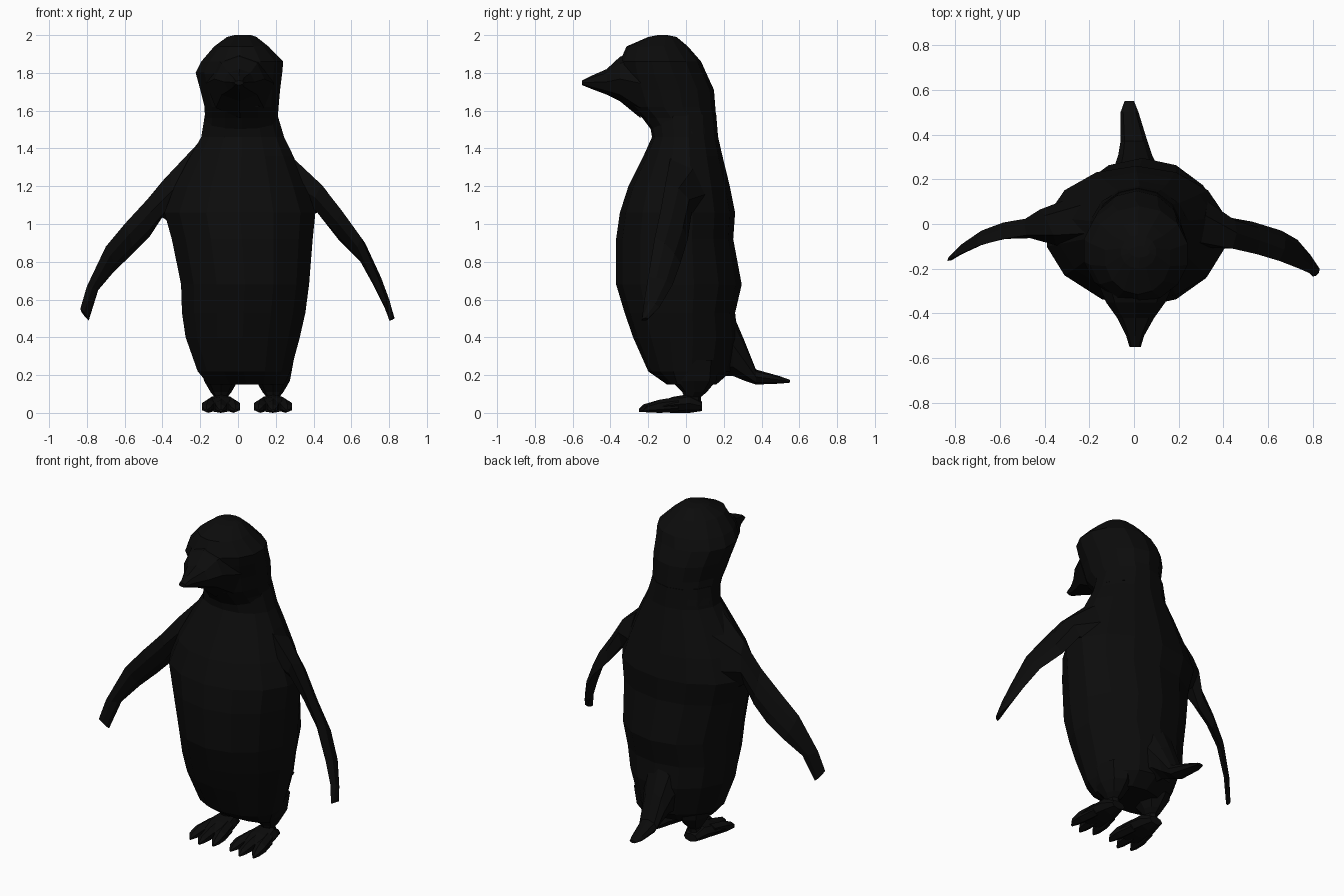
import bpy, bmesh, math
from mathutils import Vector

black = bpy.data.materials.new("near_black")
black.diffuse_color = (0.0035, 0.0035, 0.0035, 1)


def loft(name, rings):
    """Skin a list of equal-length point rings, with closed ends and flat faces."""
    bm = bmesh.new()
    loops = [[bm.verts.new(p) for p in ring] for ring in rings]
    n = len(loops[0])
    for a, b in zip(loops, loops[1:]):
        for i in range(n):
            j = (i + 1) % n
            bm.faces.new((a[i], a[j], b[j], b[i]))
    bm.faces.new(loops[0])
    bm.faces.new(loops[-1])
    bmesh.ops.recalc_face_normals(bm, faces=bm.faces)
    mesh = bpy.data.meshes.new(name)
    bm.to_mesh(mesh)
    bm.free()
    mesh.materials.append(black)
    obj = bpy.data.objects.new(name, mesh)
    bpy.context.collection.objects.link(obj)
    return obj


def level(z, x0, x1, y0, y1, n=14, mid=None):
    """Horizontal oval ring inside the given limits; mid is the y of the widest point."""
    mid = (y0 + y1) / 2 if mid is None else mid
    pts = []
    for i in range(n):
        a = 2 * math.pi * i / n
        s = math.cos(a)
        y = mid + s * ((mid - y0) if s < 0 else (y1 - mid))
        pts.append(((x0 + x1) / 2 + math.sin(a) * (x1 - x0) / 2, y, z))
    return pts


def slice_y(y, x0, x1, z0, z1, n=8):
    """Upright oval ring facing along y."""
    return [((x0 + x1) / 2 + math.sin(2 * math.pi * i / n) * (x1 - x0) / 2, y,
             (z0 + z1) / 2 + math.cos(2 * math.pi * i / n) * (z1 - z0) / 2)
            for i in range(n)]


# Torso: z, left, right, front, back
torso = [
    (0.15, -0.16, 0.25, -0.10, 0.16), (0.22, -0.22, 0.285, -0.20, 0.24),
    (0.40, -0.285, 0.335, -0.28, 0.275), (0.53, -0.305, 0.365, -0.325, 0.26),
    (0.68, -0.31, 0.385, -0.37, 0.295), (0.92, -0.36, 0.405, -0.37, 0.25),
    (1.06, -0.40, 0.42, -0.35, 0.26), (1.20, -0.345, 0.37, -0.305, 0.232),
    (1.36, -0.26, 0.30, -0.225, 0.193), (1.46, -0.20, 0.25, -0.18, 0.17),
    (1.58, -0.18, 0.213, -0.20, 0.16)]
loft("torso", [level(*r, mid=-0.03) for r in torso])

# Head: z, left, right, front, back
head = [
    (1.48, -0.19, 0.235, -0.17, 0.165), (1.56, -0.18, 0.215, -0.23, 0.16),
    (1.62, -0.182, 0.22, -0.29, 0.155), (1.71, -0.205, 0.228, -0.32, 0.148),
    (1.80, -0.23, 0.24, -0.345, 0.107), (1.86, -0.20, 0.245, -0.35, 0.08),
    (1.94, -0.13, 0.165, -0.315, 0.01), (1.99, -0.06, 0.10, -0.20, -0.05),
    (2.00, -0.02, 0.07, -0.15, -0.10)]
loft("head", [level(*r) for r in head])

# Beak: y, left, right, bottom, top
loft("beak", [slice_y(*r) for r in (
    (-0.24, -0.17, 0.19, 1.56, 1.93), (-0.35, -0.125, 0.14, 1.65, 1.885),
    (-0.42, -0.075, 0.09, 1.685, 1.82), (-0.50, -0.035, 0.045, 1.715, 1.785),
    (-0.55, -0.02, 0.03, 1.735, 1.76))])

# Tail and the rump that flows into it
loft("tail", [slice_y(*r) for r in (
    (0.10, -0.15, 0.17, 0.20, 0.56), (0.25, -0.09, 0.11, 0.195, 0.52),
    (0.31, -0.07, 0.08, 0.17, 0.38), (0.37, -0.06, 0.06, 0.15, 0.23),
    (0.50, -0.06, 0.02, 0.155, 0.193), (0.55, -0.042, 0.0, 0.16, 0.175))])


def flipper(name, stations):
    """Flat six-sided wing through stations of (outer edge, inner edge, thickness)."""
    outer = [Vector(s[0]) for s in stations]
    inner = [Vector(s[1]) for s in stations]
    mids = [(a + b) / 2 for a, b in zip(outer, inner)]
    rings = []
    for k, (a, b) in enumerate(zip(outer, inner)):
        path = mids[min(k + 1, len(mids) - 1)] - mids[max(k - 1, 0)]
        off = path.cross(b - a).normalized() * stations[k][2] / 2
        p, q = a.lerp(b, 0.3), a.lerp(b, 0.7)
        rings.append([a, p + off, q + off, b, q - off, p - off])
    loft(name, rings)


flipper("left_flipper", [
    ((-0.19, -0.04, 1.45), (-0.26, 0.06, 0.95), 0.20),
    ((-0.36, -0.05, 1.27), (-0.41, 0.02, 1.04), 0.15),
    ((-0.48, -0.05, 1.13), (-0.47, 0.01, 0.93), 0.07),
    ((-0.60, -0.07, 1.00), (-0.56, 0.01, 0.84), 0.05),
    ((-0.70, -0.10, 0.88), (-0.655, -0.02, 0.75), 0.04),
    ((-0.80, -0.145, 0.67), (-0.74, -0.08, 0.65), 0.03),
    ((-0.835, -0.165, 0.55), (-0.79, -0.13, 0.49), 0.02)])
flipper("right_flipper", [
    ((0.28, -0.08, 1.36), (0.30, 0.08, 1.02), 0.17),
    ((0.44, -0.11, 1.21), (0.42, 0.03, 1.06), 0.09),
    ((0.55, -0.135, 1.07), (0.53, 0.01, 0.92), 0.06),
    ((0.65, -0.165, 0.93), (0.66, -0.03, 0.79), 0.05),
    ((0.74, -0.20, 0.72), (0.73, -0.07, 0.68), 0.045),
    ((0.785, -0.22, 0.60), (0.79, -0.14, 0.56), 0.035),
    ((0.80, -0.235, 0.49), (0.83, -0.20, 0.50), 0.02)])

# Legs, feet, toes and claws
for side, cx, out in (("left", -0.09, -1), ("right", 0.185, 1)):
    loft(side + "_leg", [level(*r, n=8) for r in (
        (0.28, cx - 0.11, cx + 0.11, -0.14, 0.18),
        (0.17, cx - 0.09, cx + 0.09, -0.08, 0.16),
        (0.11, cx - 0.055, cx + 0.055, -0.02, 0.11),
        (0.085, cx - 0.035, cx + 0.035, -0.01, 0.08),
        (0.04, cx - 0.05, cx + 0.05, -0.05, 0.08))])
    loft(side + "_foot", [slice_y(*r) for r in (
        (0.085, cx - 0.045, cx + 0.045, 0.01, 0.06),
        (0.02, cx - 0.07, cx + 0.07, 0.0, 0.10),
        (-0.07, cx - 0.095, cx + 0.095, 0.0, 0.085),
        (-0.15, cx - 0.10, cx + 0.10, 0.004, 0.055))])
    for i, spread in enumerate((-1, 0, 1)):
        x = cx + 0.068 * spread
        tip = -0.225 if spread == 0 else -0.20
        loft(f"{side}_toe_{i + 1}", [slice_y(y, c - w, c + w, z0, z1, 6) for y, c, w, z0, z1 in (
            (-0.04, cx + 0.05 * spread, 0.035, 0.005, 0.085),
            (-0.14, x, 0.038, 0.0, 0.07),
            (tip, x + 0.008 * spread, 0.028, 0.004, 0.045),
            (tip - 0.025, x + 0.01 * spread, 0.008, 0.004, 0.02))])
